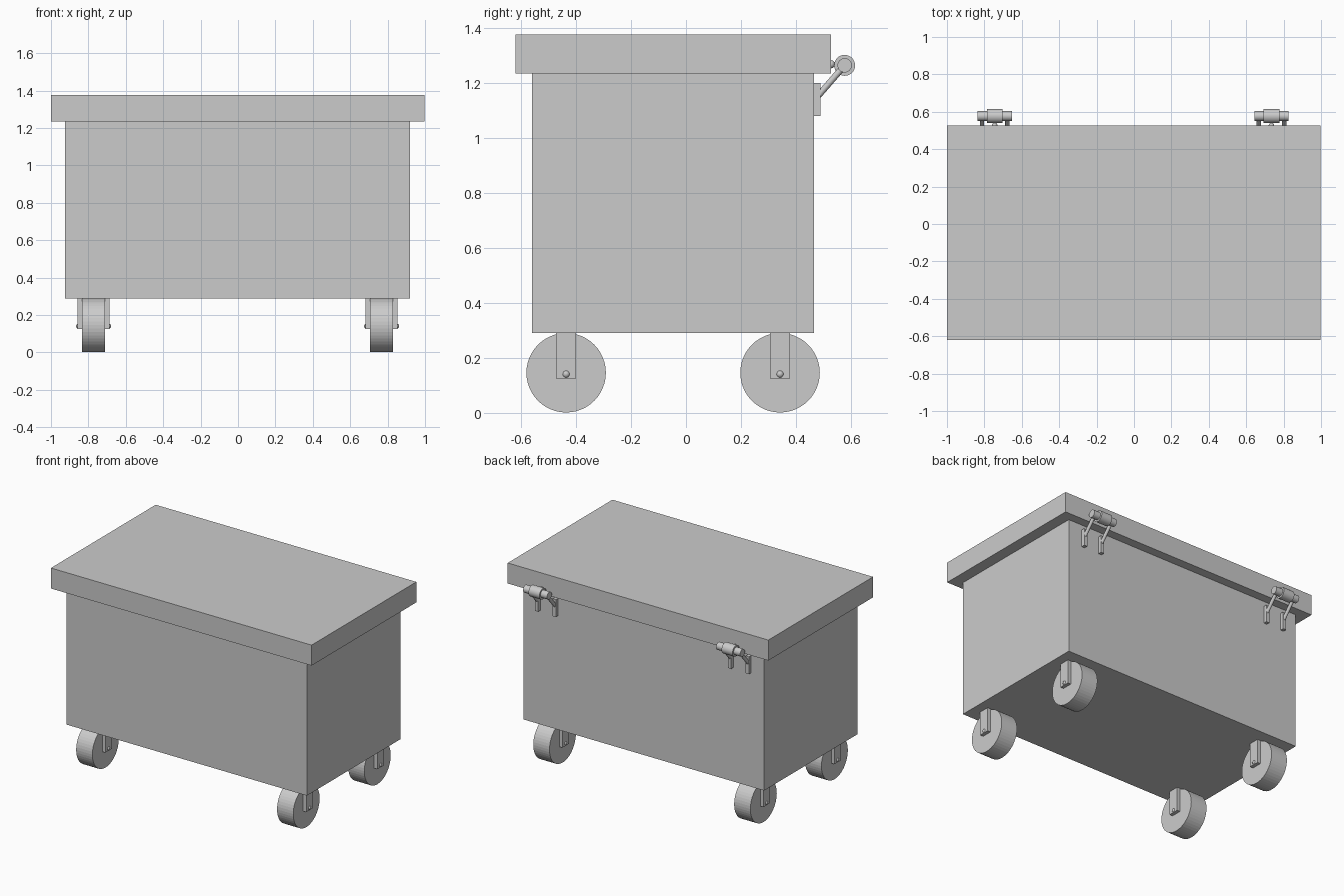
import bpy
from mathutils import Vector

if "Cube" in bpy.data.objects:
    bpy.data.objects.remove(bpy.data.objects["Cube"], do_unlink=True)

GREY = (0.6, 0.6, 0.6, 1.0)
grey = bpy.data.materials.new("light grey")
grey.use_nodes = True
grey.diffuse_color = GREY
grey.node_tree.nodes["Principled BSDF"].inputs["Base Color"].default_value = GREY


def finish(name):
    obj = bpy.context.object
    obj.name = name
    obj.data.materials.append(grey)
    return obj


def box(name, low, high):
    low, high = Vector(low), Vector(high)
    bpy.ops.mesh.primitive_cube_add(size=1, location=(low + high) / 2)
    bpy.context.object.scale = high - low
    bpy.ops.object.transform_apply(location=False, rotation=False, scale=True)
    return finish(name)


def rod(name, start, end, radius, sides=32, smooth=True):
    start, end = Vector(start), Vector(end)
    axis = end - start
    bpy.ops.mesh.primitive_cylinder_add(
        vertices=sides, radius=radius, depth=axis.length,
        location=(start + end) / 2,
        rotation=axis.to_track_quat('Z', 'Y').to_euler())
    if smooth:
        bpy.ops.object.shade_smooth_by_angle()
    return finish(name)


def knob(name, centre, radius):
    bpy.ops.mesh.primitive_uv_sphere_add(segments=16, ring_count=8,
                                         radius=radius, location=centre)
    bpy.ops.object.shade_smooth()
    return finish(name)


# Bin body and overhanging lid
box("body", (-0.924, -0.56, 0.29), (0.92, 0.465, 1.235))
box("lid", (-1, -0.62, 1.235), (0.998, 0.527, 1.377))

# Casters: wheel, two fork plates and their axle bolts
for side, x in (("right", -0.772), ("left", 0.768)):
    for end, y in (("front", -0.436), ("back", 0.342)):
        tag = f"{end}_{side}"
        rod(f"wheel_{tag}", (x - 0.062, y, 0.146), (x + 0.062, y, 0.146),
            0.1445, sides=48, smooth=False)
        for label, d in (("a", -1), ("b", 1)):
            xs = sorted((x + d * 0.06, x + d * 0.086))
            box(f"fork_{tag}_{label}", (xs[0], y - 0.036, 0.125),
                (xs[1], y + 0.036, 0.292))
            knob(f"axle_bolt_{tag}_{label}", (x + d * 0.08, y, 0.141), 0.014)

# Lid hinges: pivot pin, thick sleeve, arms, mounting plates and lid stud
PIN_Y, PIN_Z = 0.577, 1.264
for side, x in (("right", -0.745), ("left", 0.735)):
    rod(f"hinge_pin_{side}", (x - 0.092, PIN_Y, PIN_Z),
        (x + 0.092, PIN_Y, PIN_Z), 0.026)
    rod(f"hinge_sleeve_{side}", (x - 0.042, PIN_Y, PIN_Z),
        (x + 0.042, PIN_Y, PIN_Z), 0.038)
    knob(f"lid_stud_{side}", (x, 0.527, PIN_Z + 0.004), 0.015)
    for label, d in (("a", -0.068), ("b", 0.068)):
        box(f"hinge_plate_{side}_{label}", (x + d - 0.012, 0.463, 1.08),
            (x + d + 0.012, 0.49, 1.2))
        rod(f"hinge_arm_{side}_{label}", (x + d, 0.478, 1.15),
            (x + d, PIN_Y, PIN_Z), 0.0115, sides=16)
